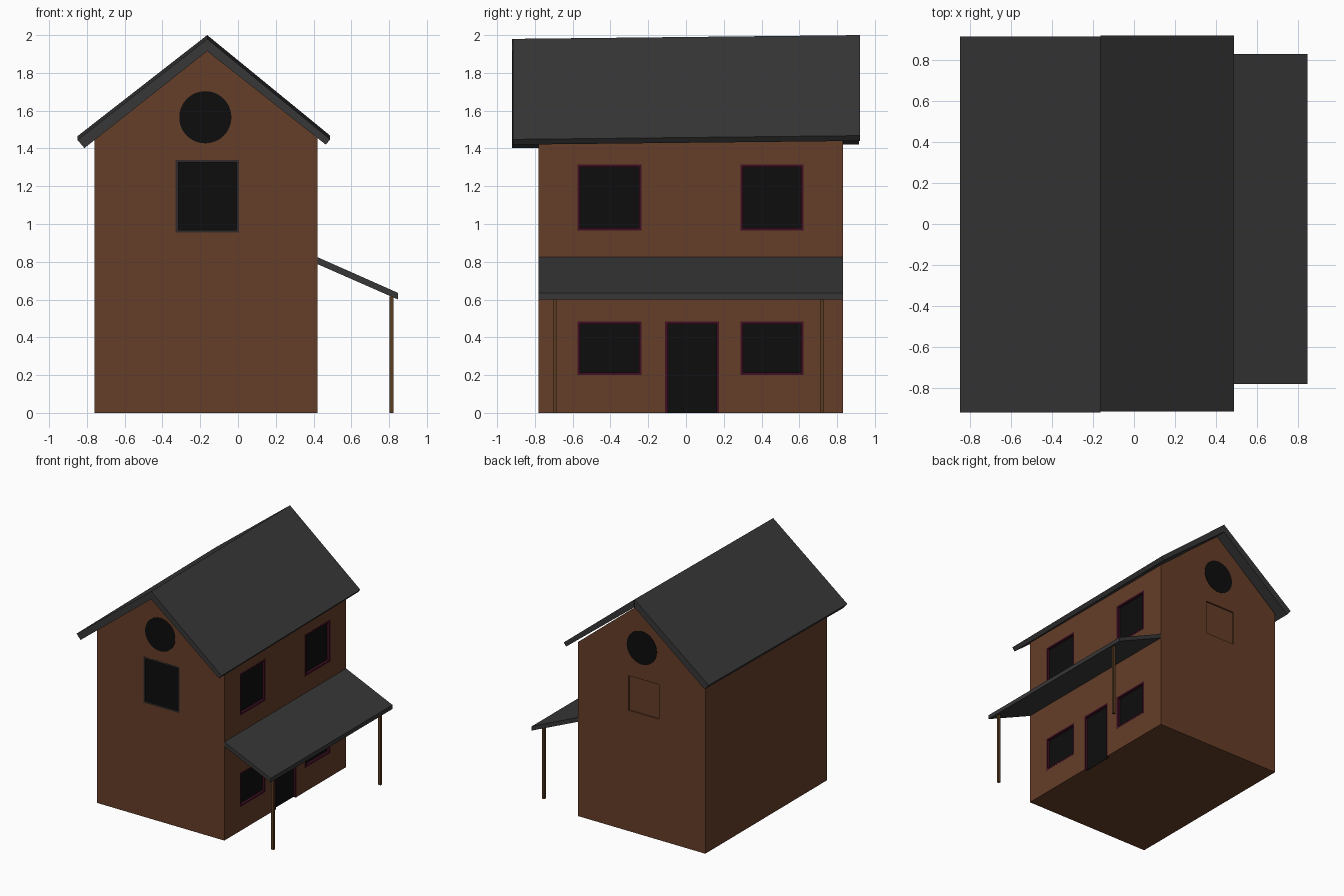
import bpy, bmesh, math
from mathutils import Matrix

if "Cube" in bpy.data.objects:
    bpy.data.objects.remove(bpy.data.objects["Cube"])

X0, X1, Y0, Y1 = -0.76, 0.42, -0.78, 0.83   # wall planes


def material(name, rgb):
    m = bpy.data.materials.new(name)
    m.diffuse_color = (*rgb, 1)
    m.use_nodes = True
    m.node_tree.nodes["Principled BSDF"].inputs["Base Color"].default_value = m.diffuse_color
    return m


WALL = material("brown_wall", (0.13, 0.047, 0.021))
ROOF = material("dark_roof", (0.038, 0.038, 0.038))
GLASS = material("black_glass", (0.004, 0.004, 0.004))
TRIM = material("plum_trim", (0.05, 0.005, 0.017))
GREY = material("grey_trim", (0.03, 0.022, 0.022))
WOOD = material("post_wood", (0.10, 0.045, 0.015))


def finish(name, bm, mat):
    bmesh.ops.recalc_face_normals(bm, faces=bm.faces)
    me = bpy.data.meshes.new(name)
    bm.to_mesh(me)
    bm.free()
    ob = bpy.data.objects.new(name, me)
    bpy.context.collection.objects.link(ob)
    me.materials.append(mat)
    return ob


def add_box(bm, lo, hi):
    size = [b - a for a, b in zip(lo, hi)]
    mid = [(a + b) / 2 for a, b in zip(lo, hi)]
    bmesh.ops.create_cube(bm, size=1, matrix=Matrix.Translation(mid) @ Matrix.Diagonal((*size, 1)))


def extrude_y(name, profile, y0, y1, mat, rise=0):
    """Extrude an x/z outline along y; the far end may be slightly higher."""
    bm = bmesh.new()
    a = [bm.verts.new((x, y0, z)) for x, z in profile]
    b = [bm.verts.new((x, y1, z + rise)) for x, z in profile]
    n = len(a)
    bm.faces.new(a)
    bm.faces.new(b[::-1])
    for i in range(n):
        bm.faces.new((a[i], a[(i + 1) % n], b[(i + 1) % n], b[i]))
    return finish(name, bm, mat)


def wall_box(side, u0, u1, z0, z1, d0, d1):
    """Box corners on a wall; d is the distance outward from its plane."""
    if side == "right":
        return (X1 + d0, u0, z0), (X1 + d1, u1, z1)
    if side == "front":
        return (u0, Y0 - d1, z0), (u1, Y0 - d0, z1)
    return (u0, Y1 + d0, z0), (u1, Y1 + d1, z1)


# House body with gables
house = extrude_y("house_body", [(X0, 0), (X1, 0), (X1, 1.455), (-0.16, 1.93), (X0, 1.445)], Y0, Y1, WALL)

# Openings: name, side, u0, u1, z0, z1, pane, trim, depth
openings = [("front_window", "front", -0.33, 0.005, 0.955, 1.34, GLASS, GREY, 0.012),
            ("back_panel", "back", -0.33, -0.05, 1.01, 1.30, WALL, WALL, 0.012),
            ("door", "right", -0.11, 0.175, 0.0, 0.485, GLASS, TRIM, 0.025)]
for tag, u0, u1 in (("near", -0.575, -0.235), ("far", 0.288, 0.623)):
    openings.append((f"upper_window_{tag}", "right", u0, u1, 0.965, 1.315, GLASS, TRIM, 0.025))
    openings.append((f"lower_window_{tag}", "right", u0, u1, 0.20, 0.485, GLASS, TRIM, 0.025))

# Recess every opening, then add trim and pane
cut = bmesh.new()
W = 0.014
for name, side, u0, u1, z0, z1, pane, trim, d in openings:
    low = -0.05 if z0 == 0 else z0
    add_box(cut, *wall_box(side, u0, u1, low, z1, -d, 0.05))
    if pane is WALL:
        continue
    bm = bmesh.new()
    add_box(bm, *wall_box(side, u0, u0 + W, z0, z1, -d, 0.001))
    add_box(bm, *wall_box(side, u1 - W, u1, z0, z1, -d, 0.001))
    add_box(bm, *wall_box(side, u0 + W, u1 - W, z1 - W, z1, -d, 0.001))
    if z0 > 0:
        add_box(bm, *wall_box(side, u0 + W, u1 - W, z0, z0 + W, -d, 0.001))
    finish(name + "_frame", bm, trim)
    bm = bmesh.new()
    add_box(bm, *wall_box(side, u0 + W, u1 - W, z0 + (W if z0 else 0), z1 - W, -d - 0.004, -d + 0.004))
    finish(name + "_pane", bm, pane)
cutter = finish("opening_cutter", cut, WALL)
cutter.hide_render = True
mod = house.modifiers.new("openings", "BOOLEAN")
mod.operation, mod.solver, mod.object = "DIFFERENCE", "EXACT", cutter
bpy.context.view_layer.objects.active = house
bpy.ops.object.modifier_apply(modifier=mod.name)
bpy.data.objects.remove(cutter)

# Round attic windows on both gables
for tag, y in (("front", Y0), ("back", Y1)):
    bm = bmesh.new()
    bmesh.ops.create_cone(bm, cap_ends=True, segments=48, radius1=0.138, radius2=0.138, depth=0.008,
                          matrix=Matrix.Translation((-0.173, y, 1.565)) @ Matrix.Rotation(math.pi / 2, 4, "X"))
    finish(f"{tag}_round_window", bm, GLASS)

# Main roof: two slabs meeting at the ridge, slightly higher at the back
extrude_y("roof_left", [(-0.163, 1.98), (-0.85, 1.445), (-0.813, 1.402), (-0.163, 1.915)], -0.92, 0.915, ROOF, 0.02)
extrude_y("roof_right", [(-0.163, 1.98), (0.488, 1.448), (0.465, 1.42), (-0.163, 1.915)], -0.915, 0.92, ROOF, 0.02)

# Porch roof and posts
extrude_y("porch_roof", [(X1 - 0.005, 0.827), (X1 - 0.005, 0.79), (0.848, 0.60), (0.848, 0.635)], Y0, Y1, ROOF)
for tag, y in (("front", -0.695), ("back", 0.72)):
    bm = bmesh.new()
    add_box(bm, (0.801, y - 0.01, 0), (0.823, y + 0.01, 0.615))
    finish(f"{tag}_porch_post", bm, WOOD)
